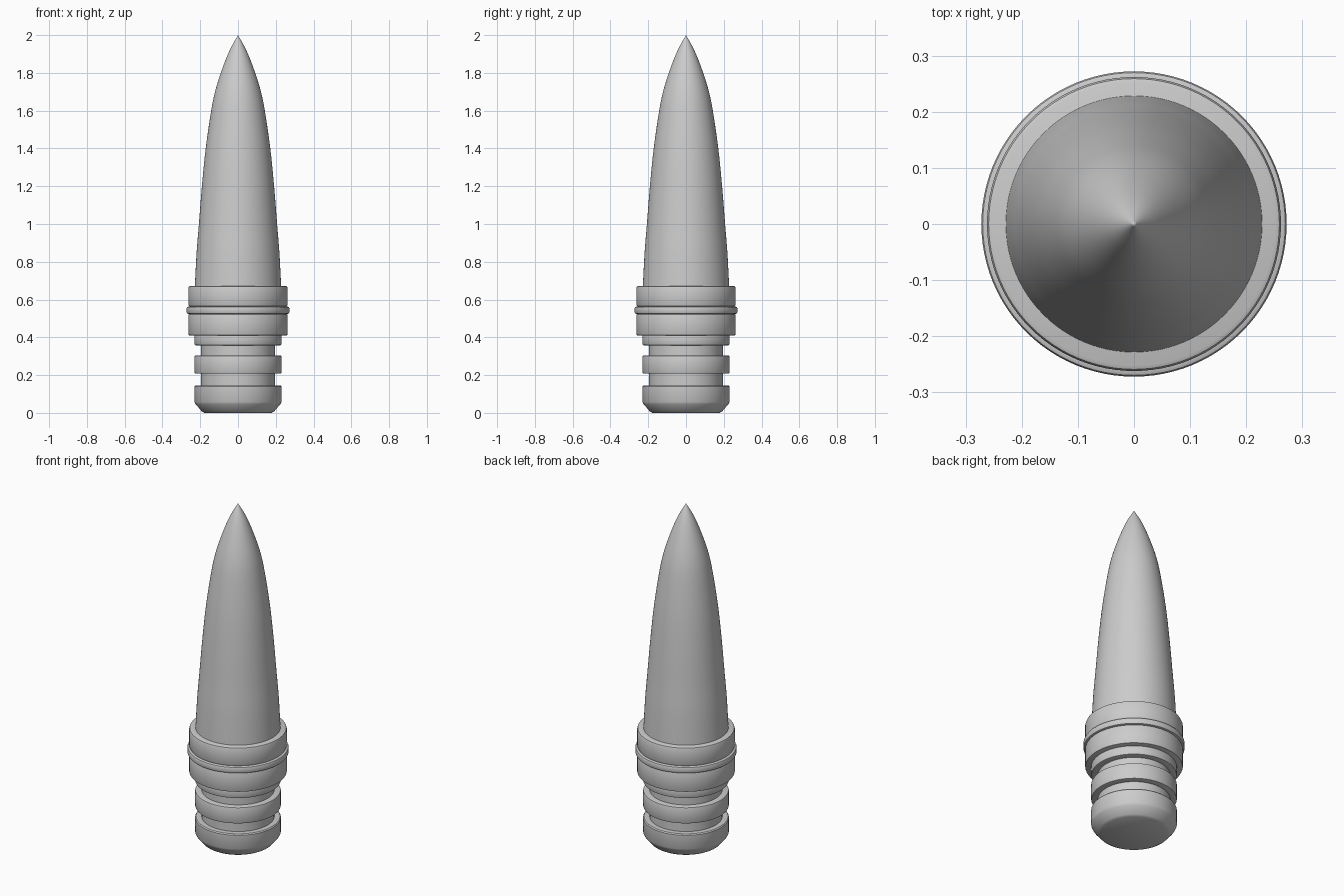
import bpy, bmesh, math

if "Cube" in bpy.data.objects:
    bpy.data.objects.remove(bpy.data.objects["Cube"])

SEG = 96

def lathe(name, profile):
    """Revolve (radius, z) points around z; points on the axis become poles."""
    bm = bmesh.new()
    rings = []
    for r, z in profile:
        n = SEG if r > 1e-6 else 1
        rings.append([bm.verts.new((r * math.cos(2 * math.pi * i / SEG),
                                    r * math.sin(2 * math.pi * i / SEG), z)) for i in range(n)])
    for a, b in zip(rings, rings[1:]):
        for i in range(SEG):
            j = (i + 1) % SEG
            if len(a) == 1:
                bm.faces.new((a[0], b[j], b[i]))
            elif len(b) == 1:
                bm.faces.new((a[i], a[j], b[0]))
            else:
                bm.faces.new((a[i], a[j], b[j], b[i]))
    bmesh.ops.recalc_face_normals(bm, faces=bm.faces)
    mesh = bpy.data.meshes.new(name)
    bm.to_mesh(mesh)
    bm.free()
    obj = bpy.data.objects.new(name, mesh)
    bpy.context.collection.objects.link(obj)
    bpy.ops.object.select_all(action='DESELECT')
    obj.select_set(True)
    bpy.context.view_layer.objects.active = obj
    bpy.ops.object.shade_smooth_by_angle(angle=math.radians(30))
    return obj

def band(r, z0, z1, c=0.006):
    """Profile of a raised band with small softened edges."""
    return [(r - c, z0), (r - 0.3 * c, z0 + 0.3 * c), (r, z0 + c),
            (r, z1 - c), (r - 0.3 * c, z1 - 0.3 * c), (r - c, z1)]

def smooth(points, steps=6):
    """Catmull-Rom curve through the points."""
    p = [points[0]] + points + [points[-1]]
    out = []
    for a, b, c, d in zip(p, p[1:], p[2:], p[3:]):
        for k in range(steps):
            t = k / steps
            out.append(tuple(0.5 * (2 * b[i] + (c[i] - a[i]) * t
                       + (2 * a[i] - 5 * b[i] + 4 * c[i] - d[i]) * t * t
                       + (3 * b[i] - a[i] - 3 * c[i] + d[i]) * t ** 3) for i in (0, 1)))
    return out + [points[-1]]

# Grooved base with bevelled foot
groove = 0.195
base = [(0, 0), (0.178, 0), (0.192, 0.008), (0.224, 0.046), (0.23, 0.058),
        (0.23, 0.14), (0.225, 0.146), (groove, 0.146), (groove, 0.208)]
base += band(0.23, 0.208, 0.304)
base += [(groove, 0.304), (groove, 0.358)]
base += band(0.23, 0.358, 0.415)
base += [(0, 0.415)]
lathe("grooved_base", base)

# Wide collar with raised ring
collar = [(0, 0.41)] + band(0.262, 0.41, 0.524)
collar += band(0.272, 0.524, 0.562, 0.008)
collar += band(0.262, 0.562, 0.673, 0.01) + [(0, 0.673)]
lathe("collar", collar)

# Pointed ogive nose
nose = [(0.229, 0.66), (0.219, 0.85), (0.207, 1.0), (0.191, 1.2), (0.171, 1.4),
        (0.142, 1.6), (0.119, 1.71), (0.084, 1.82), (0.044, 1.92), (0, 2.0)]
lathe("pointed_nose", [(0, 0.66)] + smooth(nose))
